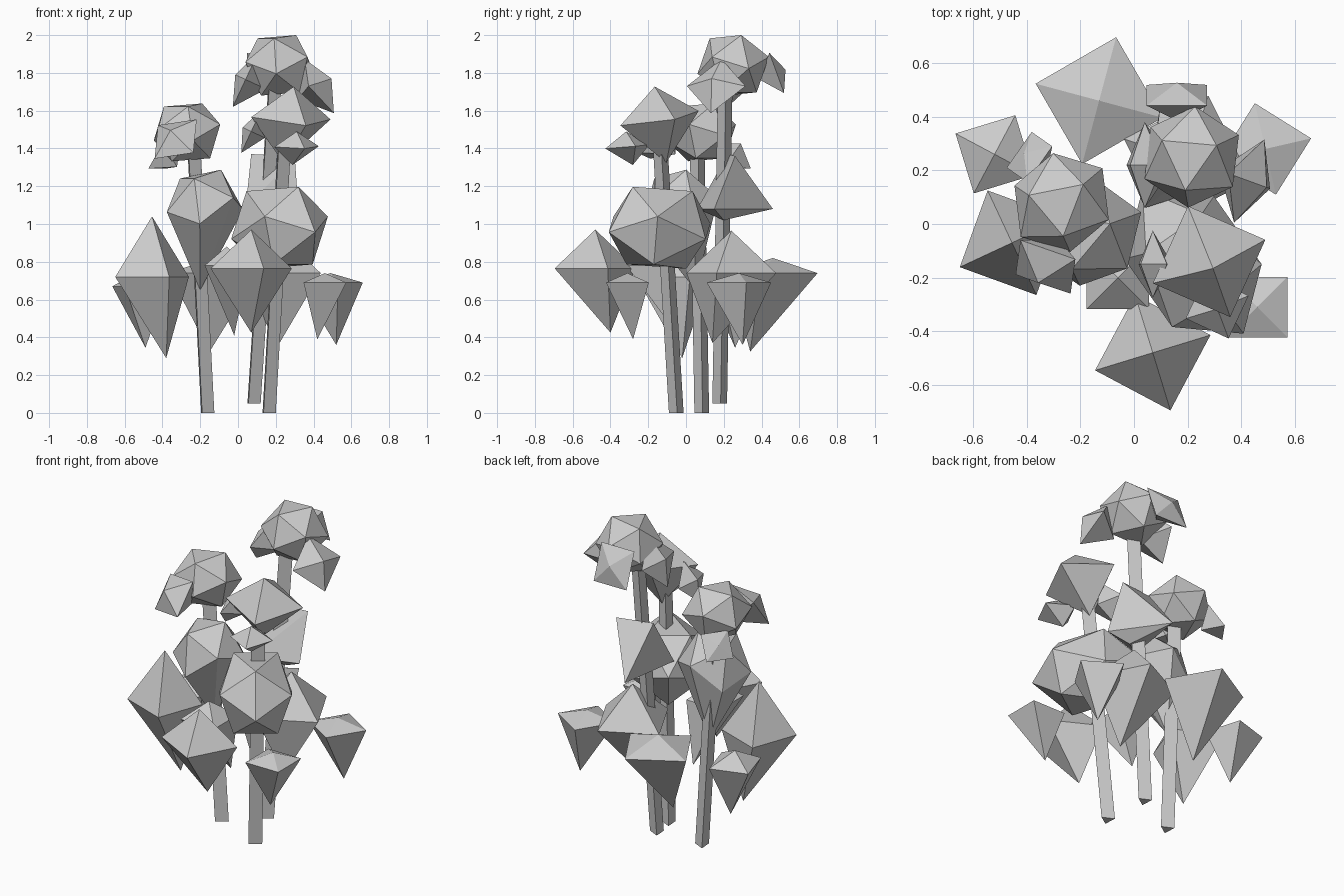
import bpy, bmesh
from math import cos, sin, radians
from mathutils import Vector, Matrix

if "Cube" in bpy.data.objects:
    bpy.data.objects.remove(bpy.data.objects["Cube"])


def hull(name, points):
    """Flat-faced closed solid around a handful of points."""
    bm = bmesh.new()
    for p in points:
        bm.verts.new(p)
    res = bmesh.ops.convex_hull(bm, input=bm.verts[:])
    loose = [g for g in res["geom_interior"] if isinstance(g, bmesh.types.BMVert)]
    bmesh.ops.delete(bm, geom=loose, context='VERTS')
    bmesh.ops.recalc_face_normals(bm, faces=bm.faces[:])
    me = bpy.data.meshes.new(name)
    bm.to_mesh(me)
    bm.free()
    ob = bpy.data.objects.new(name, me)
    bpy.context.collection.objects.link(ob)
    return ob


def ring(c, r, rot, n):
    return [Vector(c) + Vector((r * cos(radians(rot + i * 360 / n)),
                                r * sin(radians(rot + i * 360 / n)), 0)) for i in range(n)]


def gem(name, c, r, rot, top, tip, facing=0, lean=0):
    """Four-sided leaf: square ring, peak and tip, leaning towards a compass angle."""
    axis = Vector((-sin(radians(facing)), cos(radians(facing)), 0))
    turn = Matrix.Rotation(radians(lean), 3, axis)
    pts = ring((0, 0, 0), r, rot, 4) + [Vector((0, 0, top)), Vector(tip)]
    hull(name, [Vector(c) + turn @ p for p in pts])


def bloom(name, c, size, rot, tilt, tip=None):
    """Twelve-cornered clump, optionally drawn down to a tip."""
    unit = ring((0, 0, .447), .894, 0, 5) + ring((0, 0, -.447), .894, 36, 5)
    unit += [Vector((0, 0, 1)), Vector((0, 0, -1))]
    tilt = Matrix.Rotation(radians(tilt), 3, 'Y')
    turn = Matrix.Rotation(radians(rot), 3, 'Z')
    pts = [Vector(c) + turn @ ((tilt @ v) * Vector(size)) for v in unit]
    if tip:
        pts = [p for p in pts if p.z > c[2] - .6 * size[2]] + [Vector(tip)]
    hull(name, pts)


# Three-sided stems, base to top
stems = {
    "left_stem": ((-.17, .085, 0), (-.245, .06, 1.45)),
    "right_stem": ((.155, -.05, 0), (.24, -.14, 1.5)),
    "tall_stem": ((.075, .18, .05), (.19, .21, 1.8)),
}
for name, (a, b) in stems.items():
    hull(name, ring(a, .045, 4, 3) + ring(b, .045, 4, 3))

# Lower leaves: centre, radius, turn, peak height, tip offset
leaves = {
    "front_leaf": ((.07, -.48, .765), .225, 17, .205, (0, .08, -.34)),
    "left_leaf": ((-.455, -.07, .72), .215, 25, .32, (.075, .05, -.43)),
    "back_left_leaf": ((-.52, .26, .67), .165, 62, .08, (.03, 0, -.325)),
    "back_leaf": ((-.13, .46, .74), .245, -15, .08, (-.02, -.12, -.415)),
    "back_right_leaf": ((.49, .28, .69), .175, 13, .05, (.03, .02, -.33)),
    "front_right_leaf": ((.46, -.31, .69), .16, 45, .05, (-.04, .03, -.3)),
    "inner_right_leaf": ((.2, .24, .74), .25, -18, .225, (.02, -.1, -.37)),
    "inner_left_leaf": ((-.06, -.2, .78), .165, 45, .1, (.04, .16, -.37)),
}
for name, spec in leaves.items():
    gem(name, *spec)

# Middle clumps
bloom("middle_right_clump", (.22, -.14, .98), (.33, .24, .255), -55, 31.7)
bloom("middle_left_clump", (-.175, -.03, 1.07), (.215, .21, .24), 20, 25, (-.2, .05, .65))
hull("middle_back_leaf", [(.3, .26, 1.36), (.07, .22, 1.37), (.1, .46, 1.08),
                          (.04, .06, 1.08), (.32, .15, 1.08), (.2, .2, 1.02)])

# Flower heads
bloom("left_flower", (-.27, .08, 1.485), (.2, .19, .18), 40, 31.7)
gem("right_flower", (.28, -.14, 1.56), .225, 21, .17, (-.02, 0, -.24), -60, 10)
bloom("top_flower", (.215, .25, 1.84), (.195, .195, .188), 25, 31.7)

# Small petals around the heads, with facing angle and lean
petals = {
    "right_flower_side_petal": ((.07, -.15, 1.49), .125, 0, .05, (0, 0, -.08), 180, 65),
    "right_flower_front_petal": ((.31, -.31, 1.41), .125, 20, .08, (-.02, .02, -.1), -80, 5),
    "left_flower_front_petal": ((-.33, -.16, 1.45), .155, 30, .08, (0, 0, -.14), -115, 55),
    "left_flower_back_petal": ((-.39, .25, 1.36), .115, 10, .03, (0, 0, -.1), 145, 55),
    "top_flower_left_petal": ((.04, .22, 1.765), .16, 0, .06, (0, 0, -.12), 180, 65),
    "top_flower_right_petal": ((.43, .16, 1.73), .165, -20, .08, (0, 0, -.14), -20, 60),
    "top_flower_back_petal": ((.16, .48, 1.8), .16, 45, .05, (0, 0, -.1), 90, 70),
}
for name, spec in petals.items():
    gem(name, *spec)
